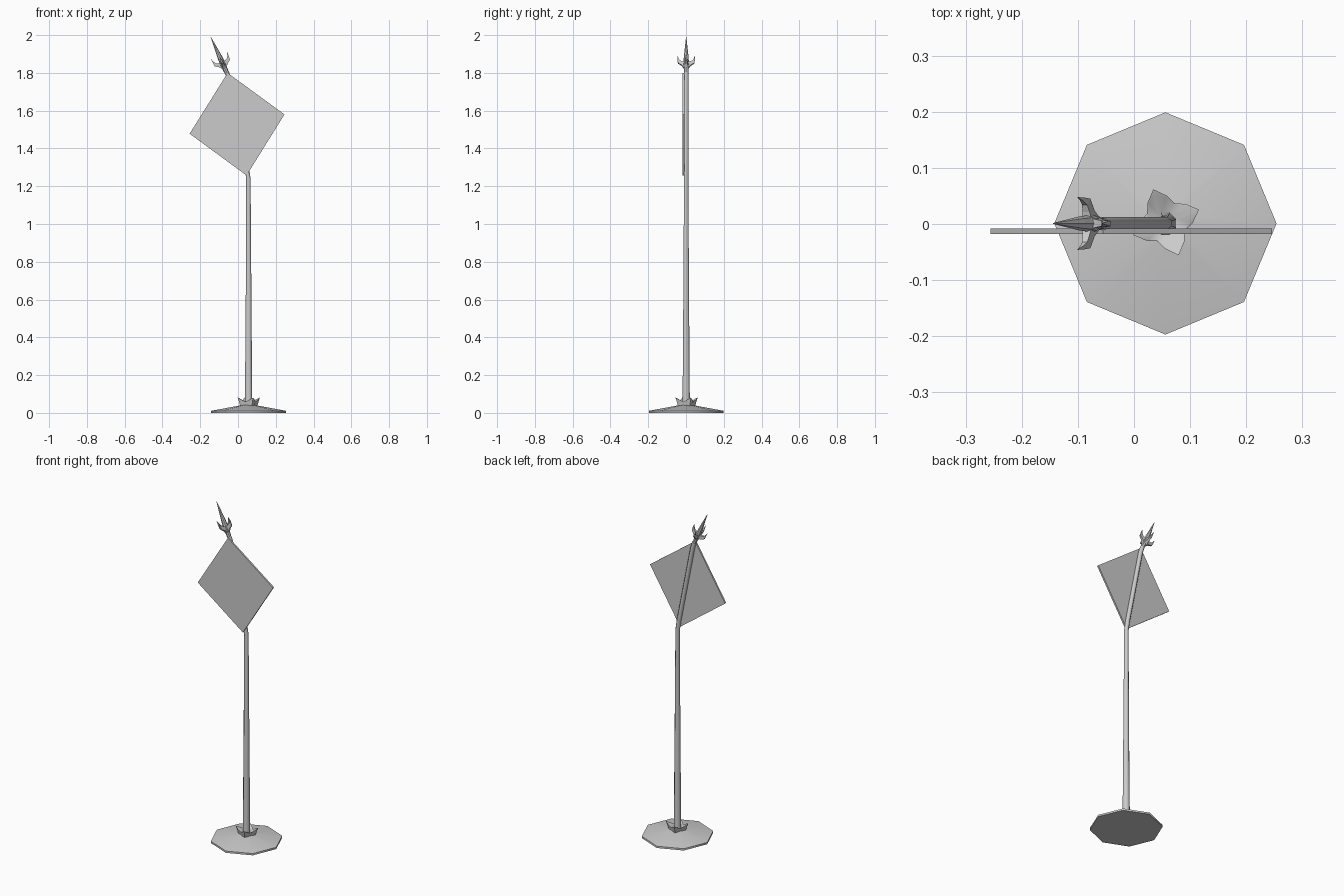
import bpy, math
from mathutils import Vector, Matrix

if "Cube" in bpy.data.objects:
    bpy.data.objects.remove(bpy.data.objects["Cube"])

CX, CY = 0.056, 0.001


def loft(name, rings, parts=None):
    """Closed skin through equal-length rings, capped at both ends."""
    verts, faces = [], []
    for rs in (parts or [rings]):
        base, n = len(verts), len(rs[0])
        for r in rs:
            verts += [tuple(v) for v in r]
        for k in range(len(rs) - 1):
            for i in range(n):
                j = (i + 1) % n
                a, b = base + k * n, base + (k + 1) * n
                faces.append((a + i, a + j, b + j, b + i))
        faces.append(tuple(base + i for i in reversed(range(n))))
        faces.append(tuple(base + (len(rs) - 1) * n + i for i in range(n)))
    me = bpy.data.meshes.new(name)
    me.from_pydata(verts, [], faces)
    me.update()
    ob = bpy.data.objects.new(name, me)
    bpy.context.collection.objects.link(ob)
    bpy.context.view_layer.objects.active = ob
    bpy.ops.object.select_all(action='DESELECT')
    ob.select_set(True)
    bpy.ops.object.mode_set(mode='EDIT')
    bpy.ops.mesh.select_all(action='SELECT')
    bpy.ops.mesh.normals_make_consistent(inside=False)
    bpy.ops.object.mode_set(mode='OBJECT')
    return ob


def circle(center, r, n=8, tilt=0.0, spin=0.0):
    m = Matrix.Rotation(tilt, 3, 'Y')
    return [Vector(center) + m @ Vector((r * math.cos(spin + math.tau * i / n),
                                         r * math.sin(spin + math.tau * i / n), 0))
            for i in range(n)]


# Octagonal foot with a shallow cone on top
loft("foot", [circle((CX, CY, z), r) for z, r in ((0, 0.198), (0.011, 0.198), (0.044, 0.02))])


# Four-pointed crown collar around the pole's foot
def star(r_valley, r_tip, z_valley, z_tip, n=16):
    pts = []
    for i in range(n):
        a = math.tau * i / n
        f = (0.5 + 0.5 * math.cos(4 * a)) ** 1.3
        r, z = r_valley + (r_tip - r_valley) * f, z_valley + (z_tip - z_valley) * f
        b = a + math.radians(21)
        pts.append((CX + 0.001 + r * math.cos(b), CY + 0.002 + r * math.sin(b), z))
    return pts


loft("collar", [star(0.034, 0.046, 0.034, 0.03), star(0.037, 0.063, 0.058, 0.081),
                star(0.034, 0.056, 0.058, 0.079), star(0.018, 0.02, 0.05, 0.05)])

# Tapered pole, bent towards -x behind the sign
path = [(CX, 0.035, 0.021, 0), (CX, 0.65, 0.016, 0), (CX - 0.001, 1.24, 0.0125, -0.03),
        (0.046, 1.30, 0.0125, -0.17), (-0.045, 1.76, 0.0125, -0.24), (-0.057, 1.80, 0.012, -0.38)]
loft("pole", [circle((x, CY, z), r, 8, t, math.pi / 8) for x, z, r, t in path])

# Finial: flared hub, long spike and four hooked prongs
LEAN = math.radians(-24)
finial = Matrix.Translation((-0.057, CY, 1.795)) @ Matrix.Rotation(LEAN, 4, 'Y')
hub = loft("finial_spike", [circle((0, 0, t), r) for t, r in
           ((0, 0.0115), (0.03, 0.013), (0.052, 0.018), (0.072, 0.014), (0.10, 0.0125), (0.214, 0.0008))])
hub.matrix_world = finial


def prong(angle):
    m = Matrix.Rotation(angle, 3, 'Z')
    # inner radius/height, outer radius/height, half width
    steps = [((0.004, 0.066), (0.008, 0.028), 0.010), ((0.020, 0.070), (0.023, 0.048), 0.007),
             ((0.033, 0.076), (0.044, 0.062), 0.005), ((0.040, 0.088), (0.046, 0.082), 0.003),
             ((0.046, 0.106), (0.047, 0.105), 0.0006)]
    return [[m @ Vector(p) for p in ((i[0], -w, i[1]), (o[0], -w, o[1]),
                                     (o[0], w, o[1]), (i[0], w, i[1]))] for i, o, w in steps]


prongs = loft("finial_prongs", None, [prong(k * math.pi / 2) for k in range(4)])
prongs.matrix_world = finial

# Square sign plate standing on one corner
corners = [(-0.055, 1.80), (0.246, 1.58), (0.045, 1.257), (-0.256, 1.478)]
loft("sign_plate", [[(x, y, z) for x, z in corners] for y in (-0.018, -0.008)])

# Smooth the round parts, keep the plate flat
for n in ("foot", "pole", "collar"):
    bpy.ops.object.select_all(action='DESELECT')
    ob = bpy.data.objects[n]
    ob.select_set(True)
    bpy.context.view_layer.objects.active = ob
    bpy.ops.object.shade_smooth_by_angle(angle=math.radians(50))
